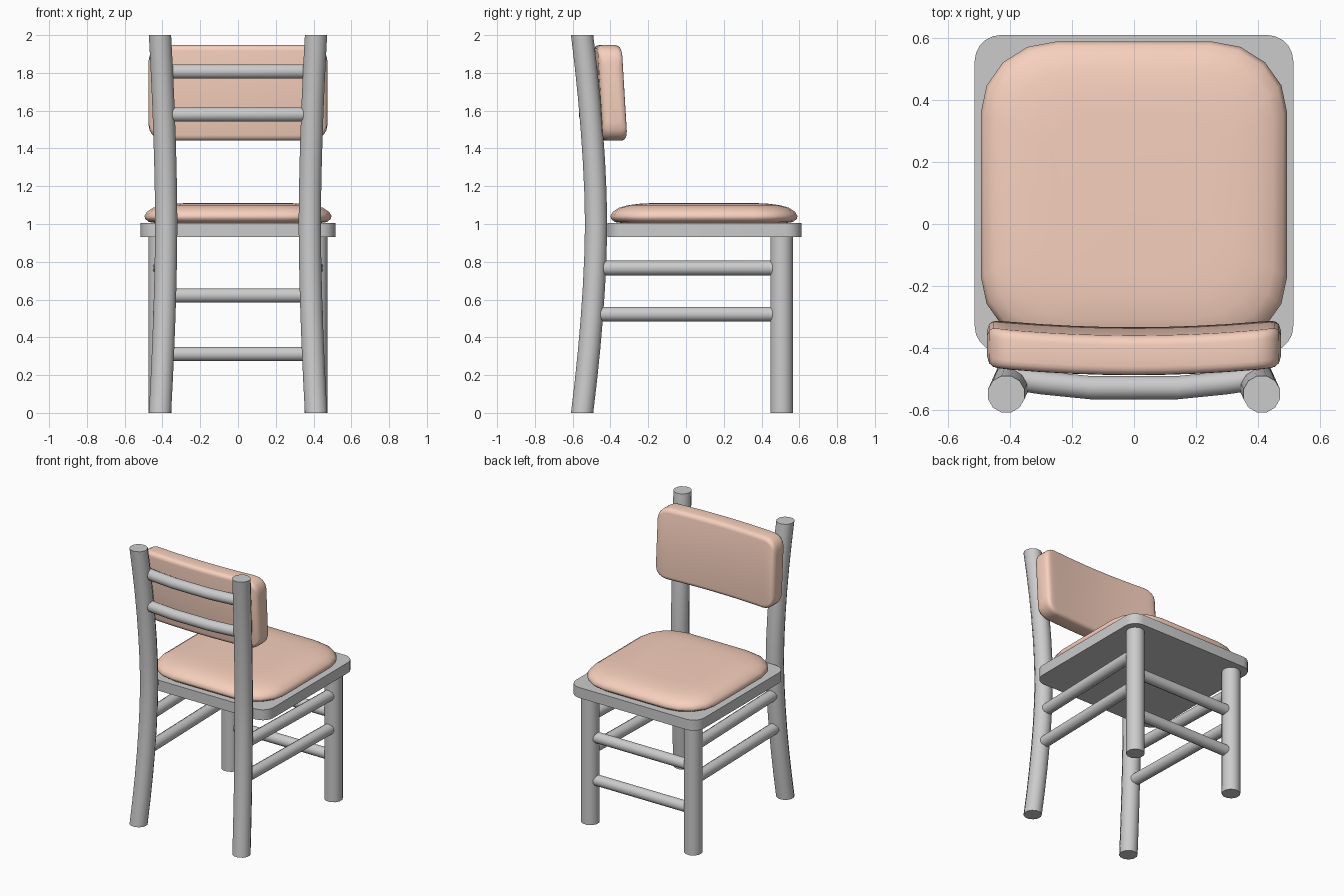
import bpy, bmesh
from math import sin, cos, pi, sqrt, radians

if "Cube" in bpy.data.objects:
    bpy.data.objects.remove(bpy.data.objects["Cube"])

peach = bpy.data.materials.new("peach_padding")
peach.diffuse_color = (0.93, 0.63, 0.51, 1)
peach.use_nodes = True
peach.node_tree.nodes["Principled BSDF"].inputs["Base Color"].default_value = peach.diffuse_color


def loft(name, rings, mat=None, angle=40):
    """Skin equal-sized rings of points, cap both ends, shade smooth by angle."""
    bm = bmesh.new()
    vr = [[bm.verts.new(p) for p in ring] for ring in rings]
    n = len(vr[0])
    for a, b in zip(vr, vr[1:]):
        for i in range(n):
            j = (i + 1) % n
            bm.faces.new((a[i], a[j], b[j], b[i]))
    bm.faces.new(vr[0])
    bm.faces.new(vr[-1])
    bmesh.ops.recalc_face_normals(bm, faces=bm.faces)
    me = bpy.data.meshes.new(name)
    bm.to_mesh(me)
    bm.free()
    ob = bpy.data.objects.new(name, me)
    bpy.context.collection.objects.link(ob)
    if mat:
        me.materials.append(mat)
    bpy.ops.object.select_all(action='DESELECT')
    ob.select_set(True)
    bpy.context.view_layer.objects.active = ob
    bpy.ops.object.shade_smooth_by_angle(angle=radians(angle))
    return ob


def rod(name, path, r, axis, n=12):
    """Round bar along a path, rings square to the given axis (0, 1 or 2)."""
    rings = []
    for p in path:
        ring = []
        for i in range(n):
            a = 2 * pi * (i + 0.5) / n
            q = list(p)
            q[(axis + 1) % 3] += r * cos(a)
            q[(axis + 2) % 3] += r * sin(a)
            ring.append(q)
        rings.append(ring)
    return loft(name, rings)


def rounded_rect(hx, hy, rx, ry, steps=4):
    """Rectangle outline with elliptical corners, centred on the origin."""
    pts = []
    for k, (sx, sy) in enumerate([(1, 1), (-1, 1), (-1, -1), (1, -1)]):
        for i in range(steps + 1):
            a = pi / 2 * (k + i / steps)
            pts.append((sx * (hx - rx) + rx * cos(a), sy * (hy - ry) + ry * sin(a)))
    return pts


def back_leg_at(z):
    """Centre of the bowed right back leg at a height."""
    t = abs(z - 1) ** 1.7
    return 0.38 + 0.033 * t, -0.476 - 0.074 * t


# legs and side rungs
for s, side in ((-1, "left"), (1, "right")):
    path = []
    for i in range(13):
        z = i / 6
        x, y = back_leg_at(z)
        path.append((s * x, y, z))
    rod("back_leg_" + side, path, 0.061, 2)
    rod("front_leg_" + side, [(s * 0.413, 0.506, 0), (s * 0.413, 0.506, 0.94)], 0.062, 2)
    for z, level in ((0.767, "upper"), (0.523, "lower")):
        x, y = back_leg_at(z)
        rod(f"side_rung_{level}_{side}", [(s * x, y, z), (s * 0.413, 0.506, z)], 0.04, 1)

# front rungs
for z, level in ((0.622, "upper"), (0.312, "lower")):
    rod("front_rung_" + level, [(-0.413, 0.506, z), (0.413, 0.506, z)], 0.039, 0)

# bowed back slats
for z, level in ((1.808, "upper"), (1.58, "lower")):
    path = [(x, y, z) for x, y in ((-0.40, -0.498), (-0.3, -0.513), (-0.14, -0.529),
                                   (0.14, -0.529), (0.3, -0.513), (0.40, -0.498))]
    rod("back_slat_" + level, path, 0.039, 0)

# seat board
loft("seat", [[(x, y + 0.098, z) for x, y in rounded_rect(0.515, 0.513, 0.085, 0.085, 5)]
              for z in (0.93, 1.006)])

# seat cushion: stacked insets of one rounded outline
rings = []
for inset, z in ((0.07, 1.004), (0.025, 1.01), (0.004, 1.026), (0, 1.042), (0.012, 1.064),
                 (0.045, 1.086), (0.095, 1.1), (0.16, 1.108), (0.23, 1.111)):
    k = 1 - inset / 0.495
    rings.append([(x * k, y * k + 0.095, z) for x, y in rounded_rect(0.495, 0.495, 0.245, 0.23)])
loft("seat_cushion", rings, peach, 60)

# back cushion: rounded upright sections swept across x, bowed and leaned back
half = [0, 0.1, 0.2, 0.3, 0.385, 0.415, 0.44, 0.456, 0.468, 0.475]
rings = []
for x in [-v for v in half[:0:-1]] + half:
    c = max(0, (abs(x) - 0.385) / 0.09)
    e = max(0, (abs(x) - 0.445) / 0.03)
    h = 0.163 + 0.09 * sqrt(max(0, 1 - c * c))
    t = 0.034 + 0.03 * sqrt(max(0, 1 - e * e))
    bow = -0.411 + 0.025 * (x / 0.475) ** 2
    rings.append([(x, y + bow - 0.06 * z, z + 1.694)
                  for y, z in rounded_rect(t, h, 0.03, 0.03)])
loft("back_cushion", rings, peach, 50)
